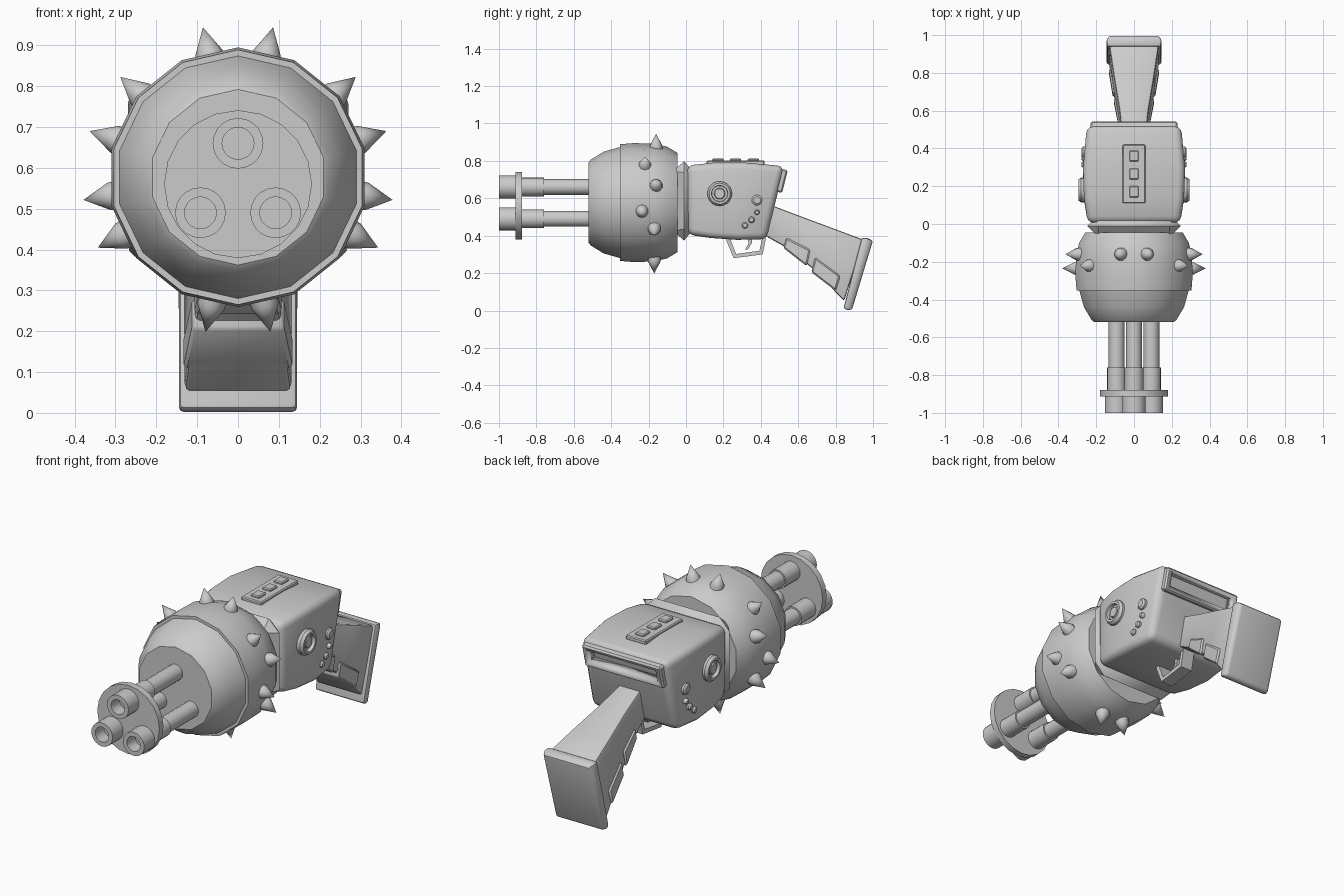
import bpy, bmesh
from math import sin, cos, tau, radians
from mathutils import Vector, Matrix

if "Cube" in bpy.data.objects:
    bpy.data.objects.remove(bpy.data.objects["Cube"])


def finish(name, bm, bevel=0, segs=2, angle=35):
    """Bevel the sharp edges, then turn the bmesh into a smoothed object."""
    bmesh.ops.recalc_face_normals(bm, faces=bm.faces)
    if bevel:
        edges = [e for e in bm.edges if e.calc_face_angle(0) > radians(25)]
        bmesh.ops.bevel(bm, geom=edges, offset=bevel, segments=segs, profile=0.5,
                        affect='EDGES', clamp_overlap=True)
    me = bpy.data.meshes.new(name)
    bm.to_mesh(me)
    bm.free()
    ob = bpy.data.objects.new(name, me)
    bpy.context.collection.objects.link(ob)
    bpy.ops.object.select_all(action='DESELECT')
    ob.select_set(True)
    bpy.context.view_layer.objects.active = ob
    bpy.ops.object.shade_smooth_by_angle(angle=radians(angle))
    return ob


def lathe(name, profile, n, origin=(0, 0, 0), axis=(0, 1, 0), angle=35):
    """Spin (distance, radius) points around an axis."""
    bm = bmesh.new()
    mat = Matrix.Translation(origin) @ Vector(axis).to_track_quat('Z', 'Y').to_matrix().to_4x4()
    rings = []
    for d, r in profile:
        count = n if r > 0 else 1
        rings.append([bm.verts.new(mat @ Vector((r * cos(tau * (k / n + .25)),
                                                 r * sin(tau * (k / n + .25)), d)))
                      for k in range(count)])
    for a, b in zip(rings, rings[1:]):
        for k in range(n):
            j = (k + 1) % n
            quad = [a[k % len(a)], a[j % len(a)], b[j % len(b)], b[k % len(b)]]
            bm.faces.new(list(dict.fromkeys(quad)))
    return finish(name, bm, angle=angle)


def loft(name, sections, bevel=0, segs=2):
    """Join box sections (top y, top z, bottom y, bottom z, half width)."""
    bm = bmesh.new()
    rings = []
    for ty, tz, by, bz, w in sections:
        rings.append([bm.verts.new(p) for p in
                      ((-w, ty, tz), (w, ty, tz), (w, by, bz), (-w, by, bz))])
    for a, b in zip(rings, rings[1:]):
        for k in range(4):
            j = (k + 1) % 4
            bm.faces.new((a[k], a[j], b[j], b[k]))
    bm.faces.new(rings[0])
    bm.faces.new(rings[-1])
    return finish(name, bm, bevel, segs)


def prism(name, pts, w, bevel=0):
    """Extrude a y-z outline to both sides of x = 0."""
    bm = bmesh.new()
    face = bm.faces.new([bm.verts.new((-w, y, z)) for y, z in pts])
    ext = bmesh.ops.extrude_face_region(bm, geom=[face])
    bmesh.ops.translate(bm, vec=(2 * w, 0, 0),
                        verts=[v for v in ext['geom'] if isinstance(v, bmesh.types.BMVert)])
    return finish(name, bm, bevel, 1)


def box(name, loc, size, tilt=0, bevel=0):
    bm = bmesh.new()
    bmesh.ops.create_cube(bm, size=1)
    mat = Matrix.Translation(loc) @ Matrix.Rotation(tilt, 4, 'X') @ Matrix.Diagonal((*size, 1))
    bm.transform(mat)
    return finish(name, bm, bevel, 1)


# Barrels and the plate that clamps them
for i, (x, z) in enumerate(((0, .66), (-.092, .49), (.092, .49))):
    lathe(f"barrel_{i + 1}", [(-.93, 0), (-.93, .039), (-1, .039), (-1, .062), (-.89, .062),
                              (-.89, .05), (-.76, .05), (-.76, .042), (-.5, .042)],
          20, (x, 0, z))
lathe("barrel_plate", [(-.912, 0), (-.912, .181), (-.878, .181), (-.878, 0)], 20, (0, 0, .56))

# Bulging drum with a stepped rim
DRUM_Z = .577
lathe("drum", [(-.52, 0), (-.52, .215), (-.51, .229), (-.44, .272), (-.352, .297), (-.352, .312),
               (-.28, .318), (-.17, .315), (-.1, .298), (-.045, .265), (-.045, 0)],
      14, (0, 0, DRUM_Z), angle=28)

# Drum spikes, mirrored left and right: (angle, y)
for i, (a, y) in enumerate(((77, -.16), (41, -.22), (18, -.16), (-7.6, -.235),
                            (-26, -.17), (-78, -.17))):
    for side in (-1, 1):
        d = Vector((side * cos(radians(a)), 0, sin(radians(a))))
        lathe(f"spike_{i + 1}_{'left' if side < 0 else 'right'}",
              [(.29, .036), (.318, .034), (.382, 0)], 10, (0, y, DRUM_Z - .005), d, 50)

# Collar between drum and body
loft("collar", [(-.07, .805, -.07, .365, .25), (.05, .79, .05, .385, .245)], .07, 1)

# Receiver body with a framed slot in its sloping back
body = loft("body", [(.005, .775, .01, .405, .245), (.14, .79, .13, .388, .265),
                     (.3, .792, .27, .378, .27), (.525, .772, .43, .38, .25)], .035, 3)
TILT = -radians(14)
frame = box("slot_frame", (0, .505, .695), (.46, .05, .125), TILT, .008)
cutter = box("slot_cutter", (0, .525, .695), (.4, .09, .075), TILT)
cutter.hide_render = True
for ob in (body, frame):
    mod = ob.modifiers.new("slot", 'BOOLEAN')
    mod.object = cutter
    mod.solver = 'EXACT'

# Control plate and buttons on top
box("top_plate", (0, .265, .79), (.12, .31, .024), 0, .005)
for i, y in enumerate((.17, .265, .36)):
    box(f"top_button_{i + 1}", (0, y, .802), (.05, .06, .022), 0, .005)

# Side dials and round studs
for side, tag in ((-1, "left"), (1, "right")):
    ax = (side, 0, 0)
    lathe(f"dial_{tag}", [(.24, .066), (.28, .066), (.294, .056), (.294, .044), (.276, .042),
                          (.276, .03), (.288, .026), (.288, 0)], 20, (0, .18, .625), ax)
    for i, (y, z, r) in enumerate(((.38, .59, .029), (.38, .525, .014),
                                   (.35, .485, .017), (.315, .455, .017))):
        lathe(f"stud_{i + 1}_{tag}", [(.23, r), (.27, r), (.278, r * .65), (.278, 0)],
              12, (0, y, z), ax)

# Trigger guard and trigger
prism("trigger_guard", [(.205, .4), (.255, .28), (.41, .3), (.43, .4),
                        (.41, .4), (.393, .32), (.268, .302), (.23, .4)], .035)
prism("trigger", [(.325, .4), (.335, .36), (.315, .325), (.33, .325), (.352, .36), (.355, .4)], .012)

# Shoulder stock widening toward the butt
loft("stock", [(.41, .58, .39, .43, .06), (.475, .556, .44, .39, .063), (.61, .505, .53, .34, .078),
               (.79, .438, .69, .215, .108), (.95, .378, .845, .05, .132)], .012)
loft("stock_panel_front", [(.535, .39, .52, .335, .083), (.665, .325, .645, .237, .108)], .008, 1)
loft("stock_panel_rear", [(.69, .285, .67, .205, .112), (.825, .185, .8, .105, .134)], .008, 1)
# Butt plate, slightly crowned at the back
loft("butt_plate", [(.94, .39, .842, .012, .143), (.975, .386, .868, .0, .146),
                    (.999, .372, .888, .005, .132)], .01)
